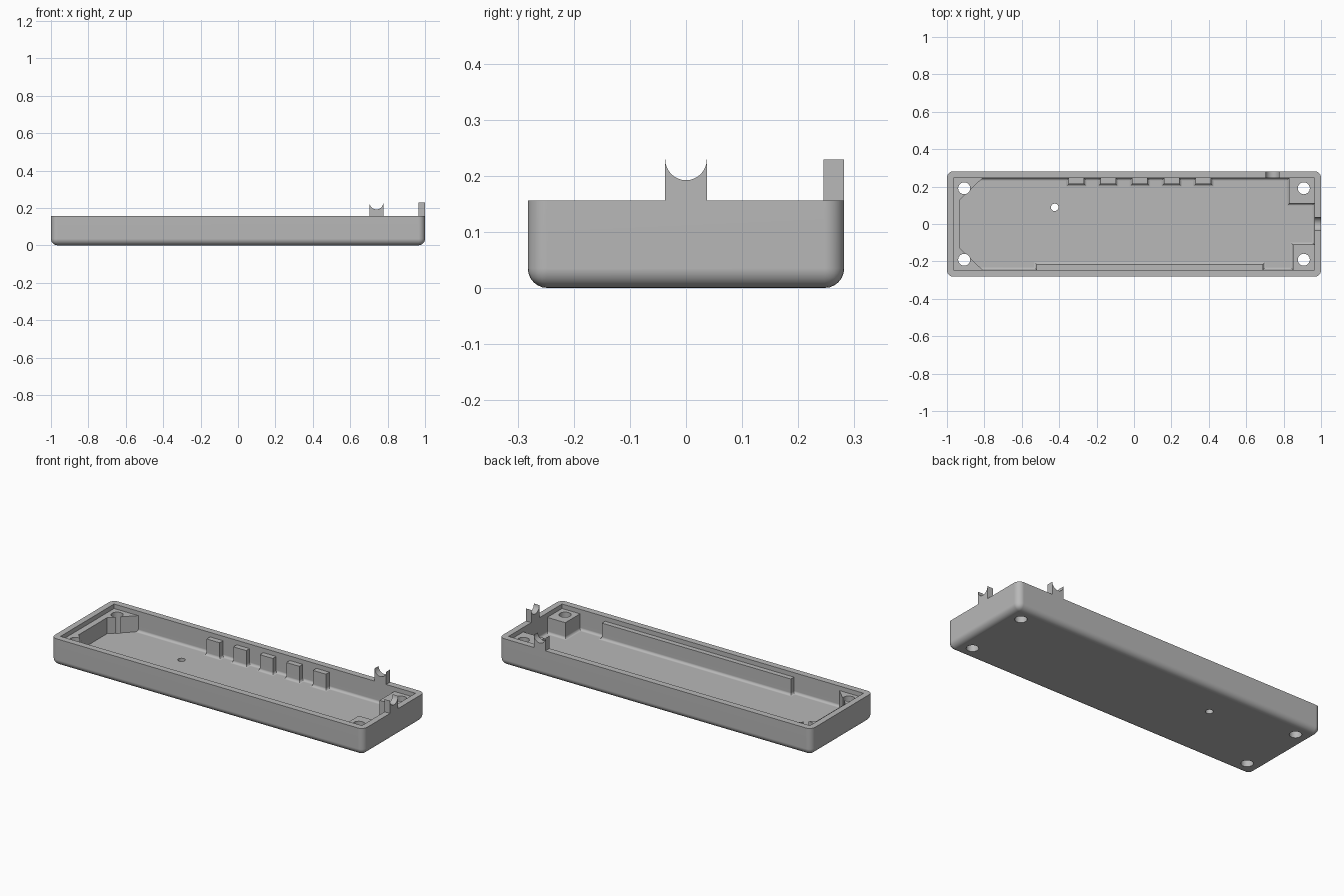
import bpy, bmesh, math

cube = bpy.data.objects.get("Cube")
if cube:
    bpy.data.objects.remove(cube, do_unlink=True)

LENGTH, WIDTH, RIM = 1.0, 0.282, 0.156      # half length, half width, rim height
IN_X, IN_Y = 0.965, 0.245                   # inner wall faces
FLOOR, LEDGE = 0.037, 0.13                  # floor top, boss / rib top
RIB_Y = 0.214

grey = bpy.data.materials.new("plain grey plastic")
grey.use_nodes = True
grey.diffuse_color = (0.48, 0.48, 0.48, 1)
grey.node_tree.nodes["Principled BSDF"].inputs["Base Color"].default_value = (0.48, 0.48, 0.48, 1)


def prism(name, outline, offset, depth, bevel_rule=None, radius=0, segments=6):
    """Extrude an outline of 3D points, then round the edges picked by a rule."""
    bm = bmesh.new()
    face = bm.faces.new([bm.verts.new(p) for p in outline])
    top = bmesh.ops.extrude_face_region(bm, geom=[face])["geom"]
    moved = [g for g in top if isinstance(g, bmesh.types.BMVert)]
    bmesh.ops.translate(bm, verts=moved, vec=[c * depth for c in offset])
    bmesh.ops.recalc_face_normals(bm, faces=bm.faces)
    if bevel_rule:
        picked = [e for e in bm.edges if bevel_rule(e)]
        bmesh.ops.bevel(bm, geom=picked, offset=radius, segments=segments,
                        profile=0.5, affect='EDGES', clamp_overlap=True)
        bmesh.ops.recalc_face_normals(bm, faces=bm.faces)
    mesh = bpy.data.meshes.new(name)
    bm.to_mesh(mesh)
    bm.free()
    mesh.materials.append(grey)
    obj = bpy.data.objects.new(name, mesh)
    bpy.context.collection.objects.link(obj)
    return obj


def rectangle(hx, hy, z):
    return [(-hx, -hy, z), (hx, -hy, z), (hx, hy, z), (-hx, hy, z)]


def circle(x, y, r, z, n=32):
    return [(x + r * math.cos(i * math.tau / n), y + r * math.sin(i * math.tau / n), z)
            for i in range(n)]


def activate(obj):
    bpy.ops.object.select_all(action='DESELECT')
    obj.select_set(True)
    bpy.context.view_layer.objects.active = obj


def cut(obj, cutter):
    cutter.hide_render = True
    mod = obj.modifiers.new("cut", 'BOOLEAN')
    mod.operation, mod.solver, mod.object = 'DIFFERENCE', 'EXACT', cutter
    activate(obj)
    bpy.ops.object.modifier_apply(modifier=mod.name)
    bpy.data.objects.remove(cutter, do_unlink=True)


def finish(obj):
    activate(obj)
    bpy.ops.object.shade_smooth_by_angle(angle=math.radians(32))
    weighted = obj.modifiers.new("even shading", 'WEIGHTED_NORMAL')
    weighted.keep_sharp = True


UP = (0, 0, 1)

# Rounded outer tray, sharp only around the rim
tray = prism("tray", rectangle(LENGTH, WIDTH, 0), UP, RIM,
             lambda e: min(v.co.z for v in e.verts) < 0.01, 0.035)

# Main cavity: its outline leaves the corner bosses, front rail and back ribs standing
outline = [(-0.93, -0.13), (-0.81, -IN_Y)]
outline += [(-0.52, -IN_Y), (-0.52, -0.216), (0.69, -0.216), (0.69, -IN_Y)]      # rail
outline += [(0.85, -IN_Y), (0.85, -0.11), (IN_X, -0.11)]                         # front boss
outline += [(IN_X, 0.11), (0.83, 0.11), (0.83, IN_Y)]                            # back boss
for i in reversed(range(5)):                                                     # ribs
    left = -0.35 + 0.17 * i
    right = left + 0.083
    outline += [(right, IN_Y), (right, RIB_Y), (left, RIB_Y), (left, IN_Y)]
outline += [(-0.81, IN_Y), (-0.93, 0.13)]


def foot_edge(e):
    a, b = (v.co for v in e.verts)
    return max(a.z, b.z) < FLOOR + 0.01 and (a.x + b.x) / 2 > -0.8


cut(tray, prism("cavity_cutter", [(x, y, FLOOR) for x, y in outline], UP, 0.3,
                foot_edge, 0.024, 5))

# Shallow upper recess down to the boss tops
cut(tray, prism("recess_cutter", rectangle(IN_X, IN_Y, LEDGE), UP, 0.25))

# Screw holes in the bosses and a small hole in the floor
holes = [(sx * 0.908, sy * 0.191, 0.032) for sx in (-1, 1) for sy in (-1, 1)]
for x, y, r in holes + [(-0.424, 0.089, 0.02)]:
    cut(tray, prism("hole_cutter", circle(x, y, r, -0.1), UP, 0.5))
finish(tray)


def cradle(half=0.037, n=16):
    """Side profile of a tab with a half-round seat in its top."""
    seat = [(half * math.cos(math.pi * i / n), 0.229 - half * math.sin(math.pi * i / n))
            for i in range(n + 1)]
    return [(-half, RIM), (half, RIM)] + seat


# Cable cradles standing on the back wall and on the end wall
back = prism("back_cradle", [(0.74 + u, IN_Y, z) for u, z in cradle()],
             (0, 1, 0), WIDTH - IN_Y)
end = prism("end_cradle", [(IN_X, u, z) for u, z in cradle()],
            (1, 0, 0), LENGTH - IN_X)
for tab in (back, end):
    finish(tab)
